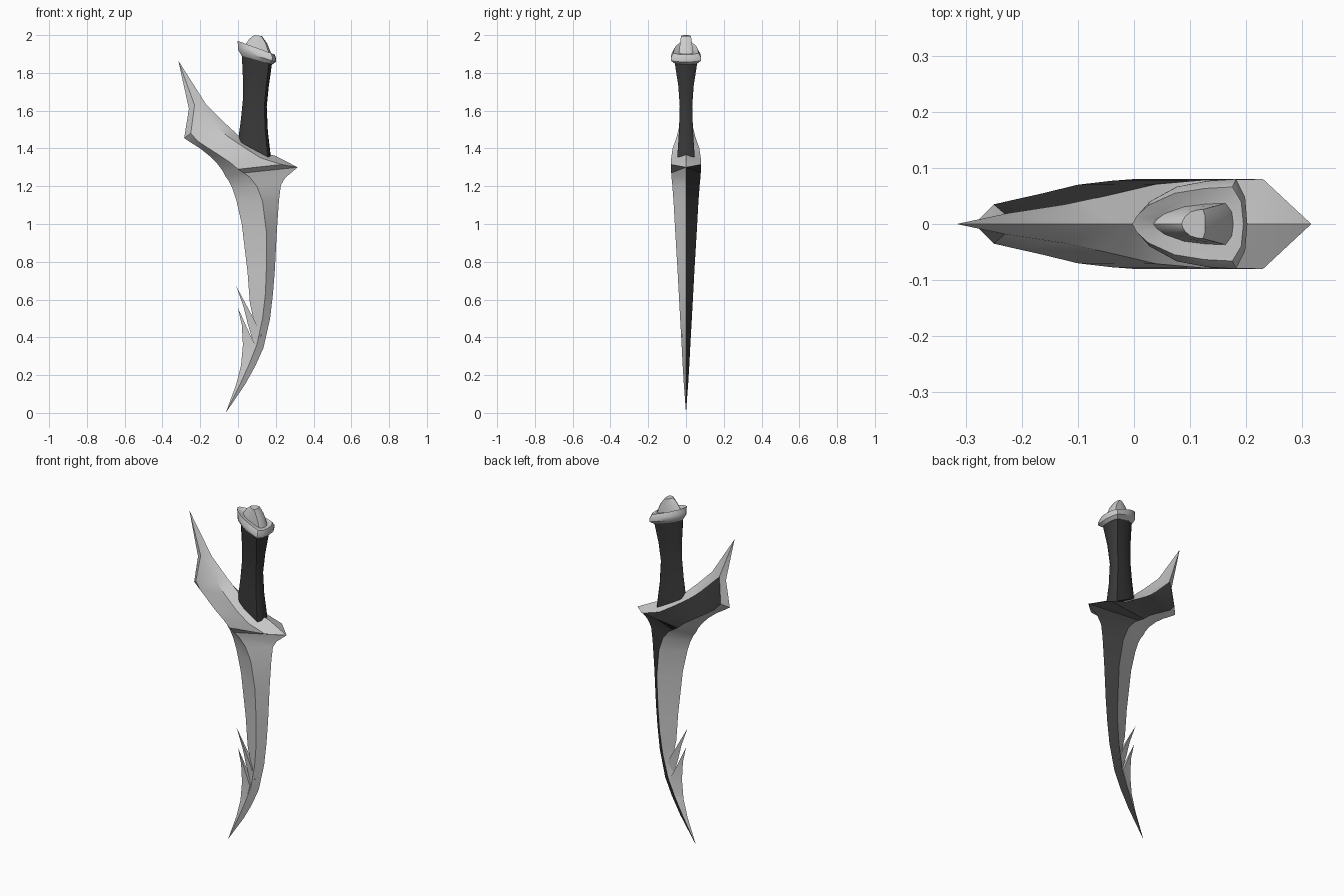
import bpy, bmesh, math
from mathutils import Vector

cube = bpy.data.objects.get("Cube")
if cube:
    bpy.data.objects.remove(cube)


def material(name, value):
    m = bpy.data.materials.new(name)
    m.use_nodes = True
    col = (value, value, value, 1)
    m.diffuse_color = col
    m.node_tree.nodes["Principled BSDF"].inputs["Base Color"].default_value = col
    return m


STEEL = material("light_steel", 0.6)
DARK = material("dark_leather", 0.04)


def finish(name, bm, mats, angle=30):
    bmesh.ops.remove_doubles(bm, verts=bm.verts, dist=0.0005)
    bmesh.ops.recalc_face_normals(bm, faces=bm.faces)
    mesh = bpy.data.meshes.new(name)
    bm.to_mesh(mesh)
    bm.free()
    for m in mats:
        mesh.materials.append(m)
    obj = bpy.data.objects.new(name, mesh)
    bpy.context.collection.objects.link(obj)
    bpy.ops.object.select_all(action="DESELECT")
    obj.select_set(True)
    bpy.context.view_layer.objects.active = obj
    bpy.ops.object.shade_smooth_by_angle(angle=math.radians(angle))
    return obj


def add_face(bm, points, side, mat=0):
    """Add one face on the given side of y = 0, skipping repeated points."""
    unique = []
    for p in points:
        q = Vector((p[0], p[2] * side if len(p) > 2 else 0, p[1]))
        if all((q - u).length > 0.0005 for u in unique):
            unique.append(q)
    if len(unique) > 2:
        face = bm.faces.new([bm.verts.new(q) for q in unique])
        face.material_index = mat


def add_strip(bm, a, b, side, mat=0):
    for i in range(len(a) - 1):
        add_face(bm, (a[i], a[i + 1], b[i + 1], b[i]), side, mat)


# Blade and guard: long edges as (x, z, half width)
tip = (-0.065, 0)
spine = [tip, (.037, .15), (.09, .245), (.135, .345), (.17, .5), (.185, .63),
         (.195, .757), (.206, .97), (.217, 1.127), (.227, 1.206), (.25, 1.245),
         (.316, 1.3)]
rim = [(.23, 1.315, .08), (.12, 1.35, .078), (.04, 1.4, .071),
       (-.05, 1.46, .05), (-.12, 1.52, .035), (-.23, 1.63, .018)]
crease = [tip, (.015, .16, .012), (.06, .26, .018), (.1, .36, .023),
          (.13, .5, .031), (.145, .63, .038), (.15, .76, .045), (.15, .96, .057),
          (.13, 1.12, .066), (.1, 1.2, .072), (.06, 1.25, .077), (.03, 1.27, .078),
          (0, 1.29, .08), (-.04, 1.325, .077), (-.1, 1.365, .07),
          (-.17, 1.41, .053), (-.215, 1.44, .043), (-.25, 1.48, .035)]
edge = [tip, (-.01, .15), (.016, .25), (.075, .36), (.09, .46), (.063, .58),
        (.05, .75), (.02, 1.0), (-.01, 1.13), (-.03, 1.19), (-.05, 1.23),
        (-.065, 1.25), (-.08, 1.28), (-.11, 1.32), (-.15, 1.36), (-.2, 1.4),
        (-.24, 1.425), (-.285, 1.455)]
ridge = [spine[-1], (.2, 1.36), (.12, 1.38), (.05, 1.42), (-.01, 1.48),
         (-.07, 1.535), (-.17, 1.635)]
horn_tip, notch = (-.316, 1.865), (-.26, 1.61)

bm = bmesh.new()
outer = spine + rim
for side in (-1, 1):
    add_strip(bm, outer, crease, side, 1 if side > 0 else 0)
    add_strip(bm, crease, edge, side)
    add_strip(bm, ridge, outer[len(spine) - 1:], side)
    # Horn at the end of the guard
    add_face(bm, (rim[-1], ridge[-1], horn_tip), side)
    add_face(bm, (rim[-1], horn_tip, notch), side)
    add_face(bm, (rim[-1], notch, crease[-1]), side)
    add_face(bm, (crease[-1], notch, edge[-1]), side)
finish("blade_and_guard", bm, [STEEL, DARK])


# Barbs on the inner edge
def barb(name, left, right):
    bm = bmesh.new()
    centre = [(p[0], p[1]) for p in right]
    for side in (-1, 1):
        add_strip(bm, left, right, side)
        add_strip(bm, right, centre, side)
    finish(name, bm, [STEEL])


barb("lower_barb",
     [(-.01, .15), (.016, .25), (.026, .36), (.02, .466), (0, .555)],
     [(.015, .16, .01), (.06, .26, .017), (.09, .36, .018), (.052, .44, .01), (0, .555)])
barb("upper_barb",
     [(.085, .36), (.052, .47), (.03, .56), (-.01, .672)],
     [(.125, .41, .022), (.09, .485, .014), (.05, .56, .008), (-.01, .672)])


# Grip and pommel: tilted teardrop sections lofted together
HALF = [(0, 0), (.04, .22), (.14, .5), (.38, .83), (.65, .96), (.9, 1), (.98, .6)]
SECTION = HALF + [(1, 0)] + [(u, -v) for u, v in reversed(HALF[1:])]


def loft(name, levels, mat, angle):
    bm = bmesh.new()
    rings = []
    for x0, z0, x1, z1, w in levels:
        rings.append([bm.verts.new((x0 + (x1 - x0) * u, w * v, z0 + (z1 - z0) * u))
                      for u, v in SECTION])
    n = len(SECTION)
    for a, b in zip(rings, rings[1:]):
        for i in range(n):
            j = (i + 1) % n
            bm.faces.new((a[i], a[j], b[j], b[i]))
    bm.faces.new(rings[0])
    bm.faces.new(rings[-1])
    finish(name, bm, [mat], angle)


loft("grip", [(0, 1.44, .175, 1.345, .046), (.015, 1.55, .158, 1.49, .037),
              (.026, 1.66, .152, 1.62, .033), (.026, 1.77, .163, 1.73, .041),
              (.02, 1.9, .18, 1.85, .06)], DARK, 45)
loft("pommel", [(.02, 1.89, .182, 1.845, .06), (0, 1.922, .2, 1.858, .08),
                (0, 1.945, .202, 1.875, .08), (-.003, 1.97, .195, 1.897, .066),
                (.03, 1.95, .18, 1.9, .05), (.035, 1.945, .177, 1.9, .037),
                (.06, 1.98, .155, 1.955, .032), (.085, 2.0, .127, 1.995, .026)],
     STEEL, 35)
